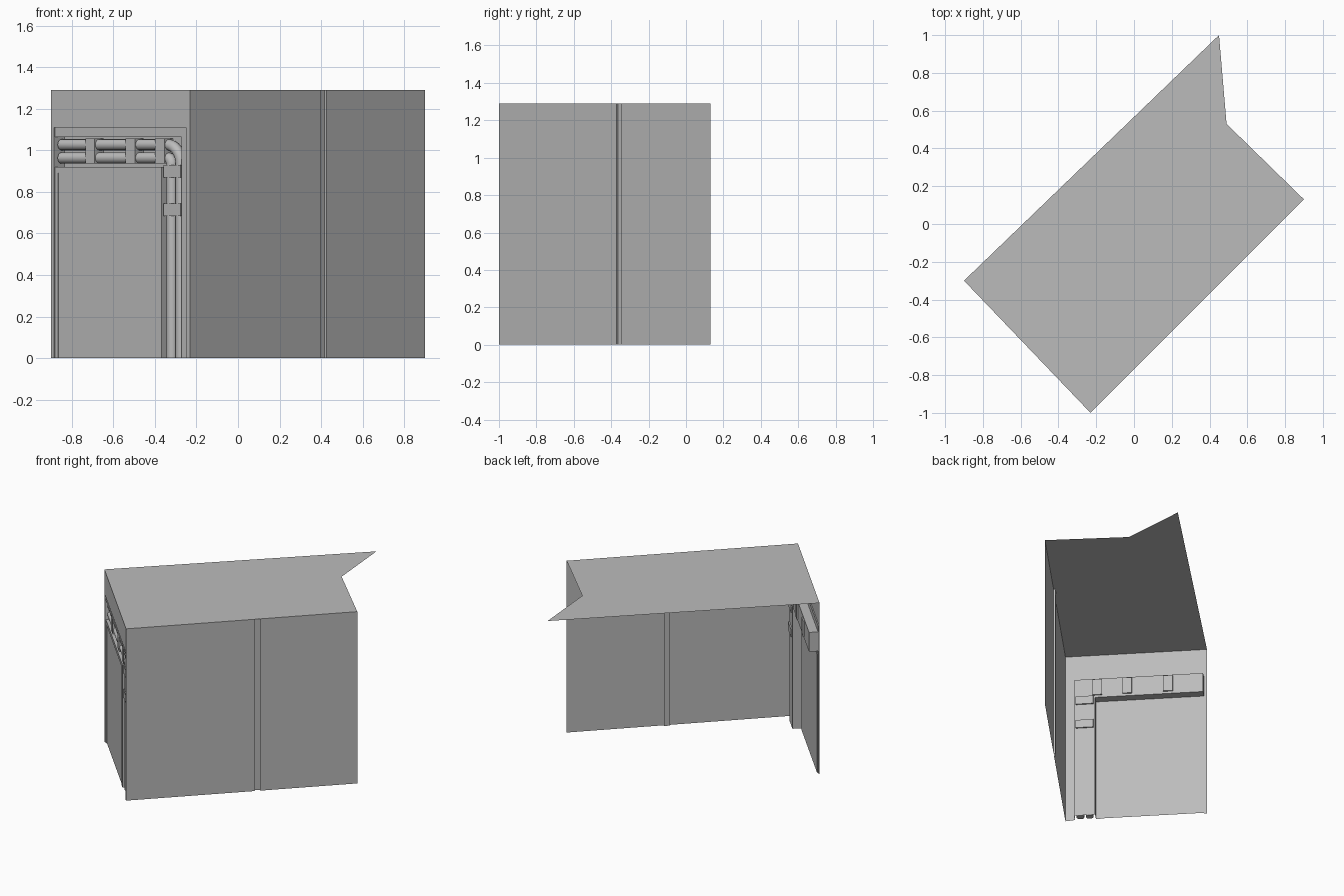
import bpy, bmesh, math
from mathutils import Matrix, Vector

if "Cube" in bpy.data.objects:
    bpy.data.objects.remove(bpy.data.objects["Cube"])

H = 1.29
A, B, C = Vector((-.23, -1, 0)), Vector((-.9, -.3, 0)), Vector((.9, .13, 0))

grey = bpy.data.materials.new("plain grey")
grey.diffuse_color = (.5, .5, .5, 1)
grey.use_nodes = True
grey.node_tree.nodes["Principled BSDF"].inputs["Base Color"].default_value = grey.diffuse_color


def frame(origin, end, inward_sign):
    # local axes: along the wall, into the room, up
    u = (end - origin).normalized()
    v = Vector((u.y, -u.x, 0)) * inward_sign
    m = Matrix((u, v, Vector((0, 0, 1)))).transposed().to_4x4()
    m.translation = origin
    return m


END = frame(A, B, 1)
SIDE = frame(A, C, -1)


def finish(name, bm, m=Matrix()):
    bmesh.ops.remove_doubles(bm, verts=bm.verts, dist=1e-5)
    bm.transform(m)
    me = bpy.data.meshes.new(name)
    bm.to_mesh(me)
    bm.free()
    me.materials.append(grey)
    ob = bpy.data.objects.new(name, me)
    bpy.context.collection.objects.link(ob)
    return ob


def stepped_sheet(name, ss, zs, depth, m):
    # sheet of cells at different depths, joined by step faces
    bm = bmesh.new()

    def quad(*pts):
        bm.faces.new([bm.verts.new(p) for p in pts])

    mid = lambda a, i: (a[i] + a[i + 1]) / 2
    d = [[depth(mid(ss, i), mid(zs, j)) for j in range(len(zs) - 1)]
         for i in range(len(ss) - 1)]
    for i in range(len(ss) - 1):
        for j in range(len(zs) - 1):
            s0, s1, z0, z1, k = ss[i], ss[i + 1], zs[j], zs[j + 1], d[i][j]
            quad((s0, k, z0), (s0, k, z1), (s1, k, z1), (s1, k, z0))
            if i and d[i - 1][j] != k:
                n = d[i - 1][j]
                quad((s0, k, z0), (s0, n, z0), (s0, n, z1), (s0, k, z1))
            if j and d[i][j - 1] != k:
                n = d[i][j - 1]
                quad((s0, k, z0), (s1, k, z0), (s1, n, z0), (s0, n, z0))
    return finish(name, bm, m)


# roof sheet with the notched end
bm = bmesh.new()
bm.faces.new([bm.verts.new((x, y, H)) for x, y in
              ((-.9, -.3), (-.23, -1), (.9, .13), (.49, .53), (.45, 1))])
finish("roof", bm)


# end wall with a pipe channel pushed into the room
def end_depth(s, z):
    if (.92 < z < 1.065 and .068 < s < .95) or (z < .92 and .068 < s < .21):
        return .07
    if s < .03 or s > .95 or z > 1.11:
        return 0
    return .012 if .245 < s < .93 and z < .89 else .008


stepped_sheet("end_wall", [0, .03, .068, .21, .245, .93, .95, .969],
              [0, .89, .92, 1.065, 1.11, H], end_depth, END)

# long wall with an upright rib on its inner side
L = (C - A).length
stepped_sheet("long_wall", [0, L * .555, L * .58, L], [0, H],
              lambda s, z: .012 if L * .555 < s < L * .58 else 0, SIDE)

# paired pipes turning from the horizontal run down to the floor
for name, s, z, r in (("outer_pipe", .107, 1.027, .095), ("inner_pipe", .171, .963, .031)):
    pts = [(.94, z)]
    for k in range(9):
        a = math.pi / 2 * (1 + k / 8)
        pts.append((s + r + r * math.cos(a), z - r + r * math.sin(a)))
    pts.append((s, 0))
    bm = bmesh.new()
    rings = []
    for i, p in enumerate(pts):
        a, b = pts[max(i - 1, 0)], pts[min(i + 1, len(pts) - 1)]
        t = Vector((b[0] - a[0], 0, b[1] - a[1])).normalized()
        if i in (0, 1):
            t = Vector((-1, 0, 0))
        if i >= len(pts) - 2:
            t = Vector((0, 0, -1))
        n = Vector((t.z, 0, -t.x))
        c = Vector((p[0], .043, p[1]))
        rings.append([bm.verts.new(c + .027 * (n * math.cos(q) + Vector((0, 1, 0)) * math.sin(q)))
                      for q in (math.tau * k / 16 for k in range(16))])
    for r0, r1 in zip(rings, rings[1:]):
        for k in range(16):
            bm.faces.new((r0[k], r0[(k + 1) % 16], r1[(k + 1) % 16], r1[k]))
    bm.faces.new(rings[0])
    bm.faces.new(rings[-1])
    bmesh.ops.recalc_face_normals(bm, faces=bm.faces)
    for f in bm.faces:
        f.smooth = len(f.verts) == 4
    finish(name, bm, END)


# clamps around both pipes
def clamp(name, s, z, w, h):
    bm = bmesh.new()
    bmesh.ops.create_cube(bm, size=1, matrix=Matrix.Translation((s, .046, z))
                          @ Matrix.Diagonal((w, .068, h, 1)))
    finish(name, bm, END)


for i, s in enumerate((.71, .43, .225)):
    clamp(f"upper_clamp_{i + 1}", s, .997, .065, .12)
for i, z in enumerate((.9, .715)):
    clamp(f"upright_clamp_{i + 1}", .139, z, .12, .06)
